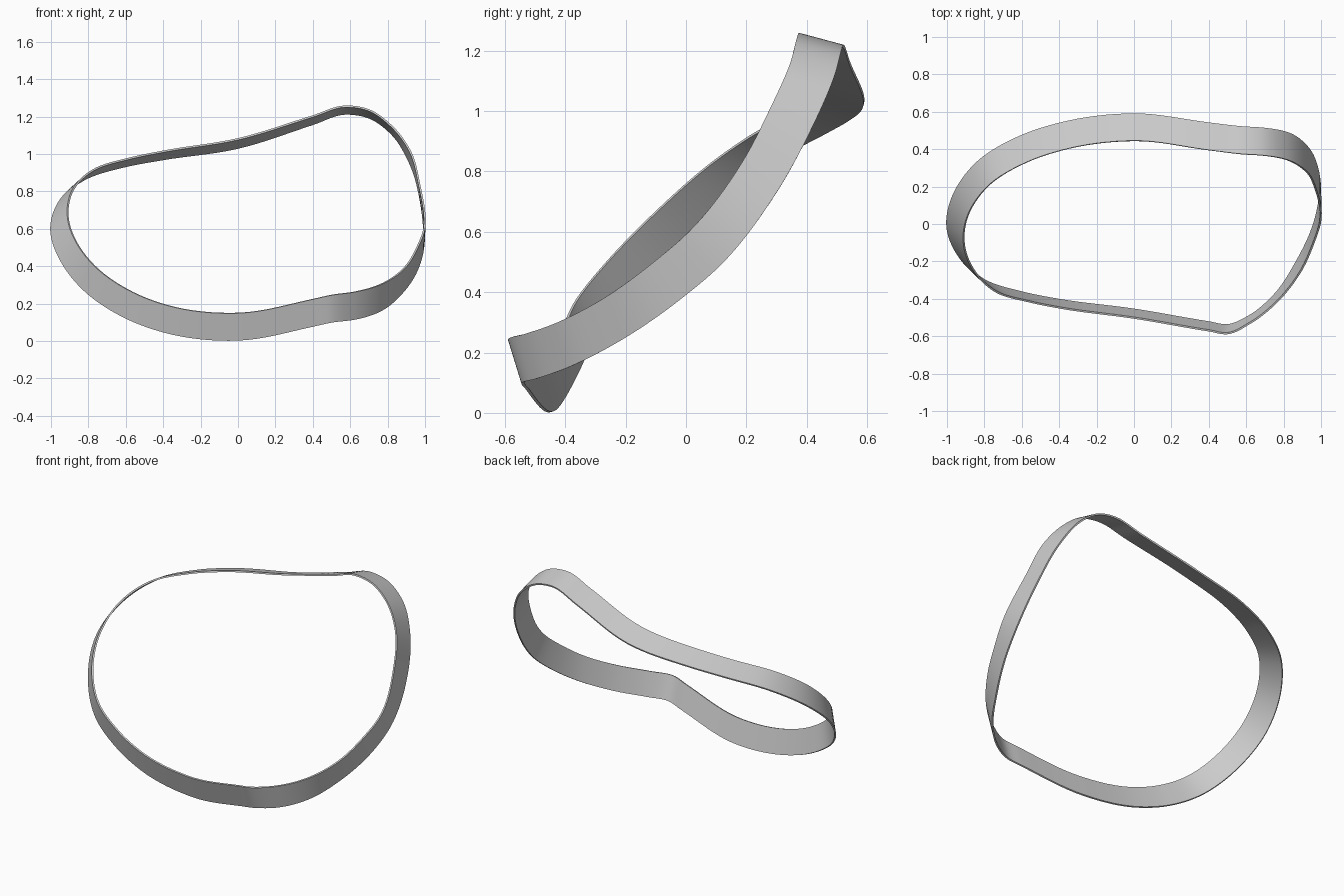
import bpy, bmesh
from math import cos, sin, sqrt, radians
from mathutils import Vector

WIDTH = 0.153       # width of the strip
THICKNESS = 0.01    # thickness of the strip
STEPS = 8           # smooth steps between two stations

if "Cube" in bpy.data.objects:
    bpy.data.objects.remove(bpy.data.objects["Cube"], do_unlink=True)

# Stations round the loop: outer edge x, y, z, sideways lean, tilt in degrees
STATIONS = [
    (.5, -.54, .1, 0, 107), (.4, -.525, .078, 0, 107),
    (0, -.457, .004, 0, 107), (-.4, -.405, .048, .015, 107),
    (-.6, -.365, .122, .035, 109), (-.8, -.3, .25, .065, 117),
    (-.93, -.18, .4, .08, 126), (-1, 0, .59, .09, 137),
    (-.955, .18, .745, .075, 150), (-.83, .34, .86, .055, 158),
    (-.6, .475, .935, .03, 163), (-.4, .54, .972, .015, 163),
    (0, .59, 1.033, 0, 162), (.4, .542, 1.16, 0, 164),
    (.57, .522, 1.215, 0, 165), (.7, .513, 1.195, 0, 165),
    (.82, .49, 1.11, 0, 165), (.92, .42, .95, 0, 155),
    (.98, .3, .73, -.01, 137), (.99, .12, .495, .005, 137),
    (.955, -.02, .375, .005, 122), (.87, -.2, .25, .02, 111),
    (.75, -.38, .155, .01, 105), (.62, -.49, .115, 0, 105),
]


def smooth_loop(points):
    """Closed cubic through the points, with tangents weighted by distance."""
    count = len(points)
    gaps = [(points[(i + 1) % count] - p).length for i, p in enumerate(points)]
    slopes = [(points[(i + 1) % count] - p) / gaps[i] for i, p in enumerate(points)]
    tangents = [(slopes[i - 1] * gaps[i] + slopes[i] * gaps[i - 1]) / (gaps[i] + gaps[i - 1])
                for i in range(count)]
    result = []
    for i in range(count):
        j = (i + 1) % count
        for step in range(STEPS):
            t = step / STEPS
            blend = t * t * (3 - 2 * t)
            result.append(points[i].lerp(points[j], blend)
                          + tangents[i] * gaps[i] * t * (1 - t) ** 2
                          - tangents[j] * gaps[i] * t * t * (1 - t))
    return result


def make_material(name, colour):
    material = bpy.data.materials.new(name)
    material.use_nodes = True
    material.diffuse_color = colour
    material.node_tree.nodes["Principled BSDF"].inputs["Base Color"].default_value = colour
    return material


# Two edges of the strip
outer, inner = [], []
for x, y, z, lean, tilt in STATIONS:
    reach = sqrt(WIDTH ** 2 - lean ** 2)
    angle = radians(tilt)
    edge = Vector((x, y, z))
    outer.append(edge)
    inner.append(edge + Vector((lean, reach * cos(angle), reach * sin(angle))))

# Ruled strip between the edges
bm = bmesh.new()
outer_verts = [bm.verts.new(p) for p in smooth_loop(outer)]
inner_verts = [bm.verts.new(p) for p in smooth_loop(inner)]
for i in range(len(outer_verts)):
    bm.faces.new((outer_verts[i - 1], outer_verts[i], inner_verts[i], inner_verts[i - 1]))
bmesh.ops.recalc_face_normals(bm, faces=bm.faces)
mesh = bpy.data.meshes.new("curved_band")
bm.to_mesh(mesh)
bm.free()

# Band object with an even thickness
band = bpy.data.objects.new("curved_band", mesh)
bpy.context.collection.objects.link(band)
mesh.materials.append(make_material("plain grey", (0.6, 0.6, 0.6, 1)))
solid = band.modifiers.new("thickness", "SOLIDIFY")
solid.thickness = THICKNESS
solid.offset = 0
solid.use_even_offset = True
bpy.context.view_layer.objects.active = band
band.select_set(True)
bpy.ops.object.modifier_apply(modifier=solid.name)
bpy.ops.object.shade_smooth_by_angle(angle=radians(35))
